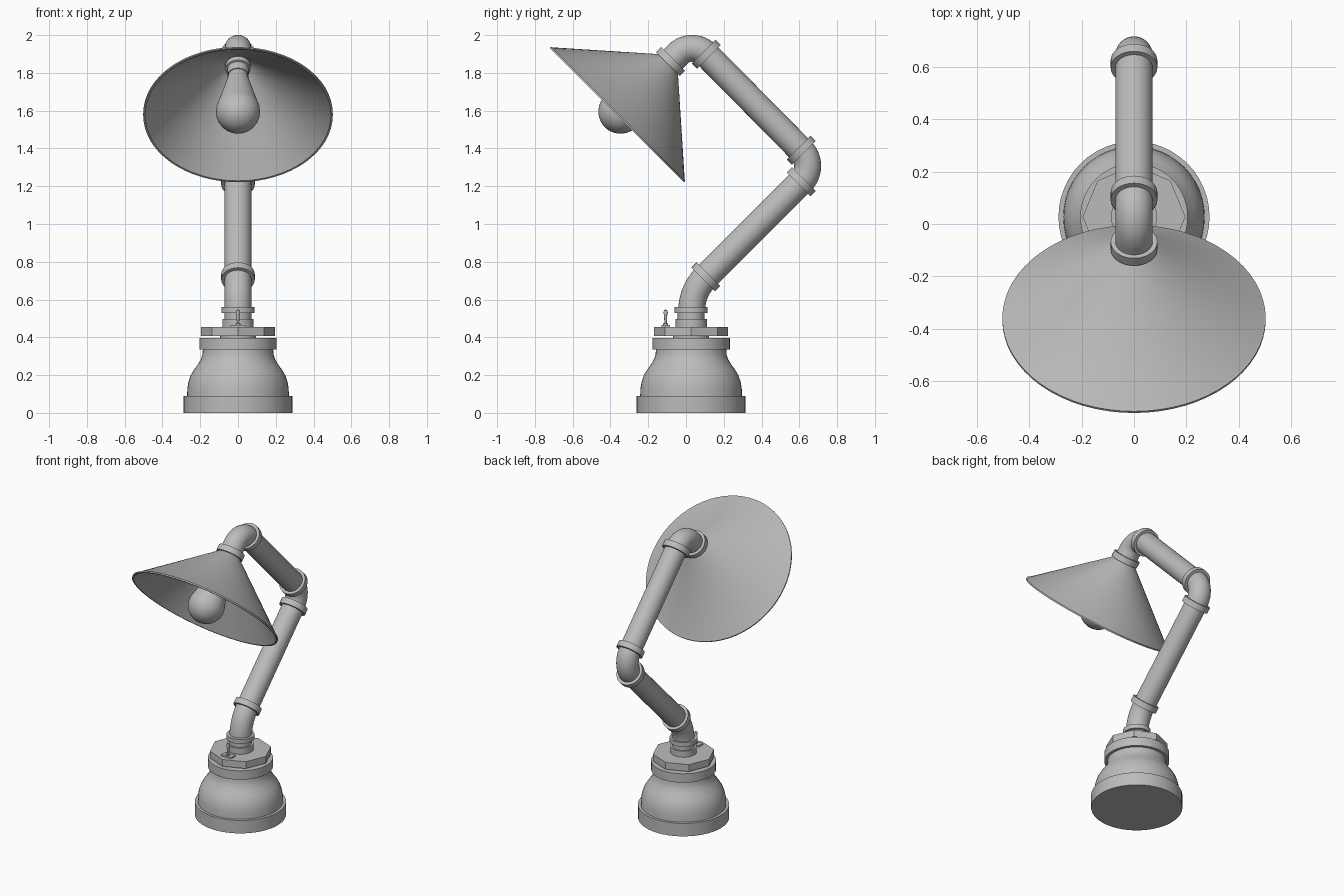
import bpy, bmesh
from math import sin, cos, tan, pi, radians
from mathutils import Vector

cube = bpy.data.objects.get("Cube")
if cube:
    bpy.data.objects.remove(cube, do_unlink=True)

grey = bpy.data.materials.new("plain grey")
grey.use_nodes = True
grey.diffuse_color = (0.5, 0.5, 0.5, 1)
grey.node_tree.nodes["Principled BSDF"].inputs["Base Color"].default_value = grey.diffuse_color

BASE_Y = 0.027
PIPE_R = 0.071
UP = Vector((0, 0, 1))
DOWN_FRONT = Vector((0, -1, -1)).normalized()


def finish(name, bm, angle=35):
    """Turn a bmesh into a grey object, smooth except at sharp edges."""
    bmesh.ops.recalc_face_normals(bm, faces=bm.faces)
    mesh = bpy.data.meshes.new(name)
    bm.to_mesh(mesh)
    bm.free()
    mesh.materials.append(grey)
    mesh.shade_smooth()
    mesh.set_sharp_from_angle(angle=radians(angle))
    obj = bpy.data.objects.new(name, mesh)
    bpy.context.collection.objects.link(obj)
    return obj


def lathe(name, profile, origin=(0, BASE_Y, 0), axis=UP, steps=48):
    """Spin (radius, height) points around an axis."""
    bm = bmesh.new()
    verts = [bm.verts.new((r, 0, h)) for r, h in profile]
    edges = [bm.edges.new(pair) for pair in zip(verts, verts[1:])]
    bmesh.ops.spin(bm, geom=verts + edges, cent=(0, 0, 0), axis=(0, 0, 1),
                   angle=2 * pi, steps=steps)
    bmesh.ops.remove_doubles(bm, verts=bm.verts, dist=0.0005)
    obj = finish(name, bm)
    obj.rotation_mode = 'QUATERNION'
    obj.rotation_quaternion = UP.rotation_difference(Vector(axis))
    obj.location = origin
    return obj


def disc(name, radius, low, high, origin=(0, BASE_Y, 0), axis=UP, steps=48):
    return lathe(name, [(0, low), (radius, low), (radius, high), (0, high)],
                 origin, axis, steps)


def collar(name, centre, axis):
    disc(name, 0.089, -0.02, 0.02, centre, axis, 32)


def elbow(name, corner, d_in, d_out, radius, steps=12, sides=32):
    """Sweep a pipe section round a bend; return its two ends."""
    bend = d_in.angle(d_out)
    reach = radius * tan(bend / 2)
    start = corner - d_in * reach
    inward = (d_out - d_in * d_in.dot(d_out)).normalized()
    side = Vector((1, 0, 0))
    bm = bmesh.new()
    rings = []
    for i in range(steps + 1):
        a = bend * i / steps
        centre = start + d_in * radius * sin(a) + inward * radius * (1 - cos(a))
        across = inward * cos(a) - d_in * sin(a)
        rings.append([bm.verts.new(centre + PIPE_R * (side * cos(t) + across * sin(t)))
                      for t in (2 * pi * k / sides for k in range(sides))])
    for a, b in zip(rings, rings[1:]):
        for k in range(sides):
            n = (k + 1) % sides
            bm.faces.new((a[k], a[n], b[n], b[k]))
    bm.faces.new(rings[0])
    bm.faces.new(rings[-1])
    finish(name, bm)
    return start, corner + d_out * reach


def pipe(name, start, end):
    disc(name, PIPE_R, 0, (end - start).length, start, (end - start).normalized(), 32)


# Base: foot, bell body, top band, octagonal nut
disc("base_foot", 0.288, 0, 0.09)
lathe("base_body", [(0, 0.08), (0.27, 0.08), (0.268, 0.13), (0.262, 0.165), (0.25, 0.2),
                    (0.232, 0.23), (0.21, 0.26), (0.196, 0.285), (0.188, 0.31),
                    (0.186, 0.34), (0, 0.34)])
disc("base_band", 0.205, 0.335, 0.397)
disc("nut_spacer", 0.095, 0.39, 0.41)
disc("octagon_nut", 0.196, 0.407, 0.455, steps=8)

# Neck fitting
disc("neck_ring", 0.083, 0.45, 0.497)
disc("neck_core", PIPE_R, 0.49, 0.545)
disc("neck_collar", 0.088, 0.53, 0.56)

# Toggle switch on the nut
bpy.ops.mesh.primitive_cube_add(size=1, location=(0, -0.108, 0.459))
plate = bpy.context.object
plate.name = "switch_plate"
plate.scale = (0.08, 0.045, 0.012)
plate.data.materials.append(grey)
lathe("switch_lever", [(0, 0.45), (0.013, 0.45), (0.013, 0.474), (0.006, 0.476),
                       (0.009, 0.52), (0.012, 0.532), (0.008, 0.543), (0, 0.547)],
      (0, -0.108, 0), UP, 16)

# Jointed arm
back_up = Vector((0, 1, 1)).normalized()
front_up = Vector((0, -1, 1)).normalized()
_, lower_start = elbow("lower_elbow", Vector((0, 0.03, 0.645)), UP, back_up, 0.256)
lower_end, upper_start = elbow("middle_elbow", Vector((0, 0.693, 1.307)),
                               back_up, front_up, 0.118)
upper_end, head_start = elbow("upper_elbow", Vector((0, 0.032, 1.974)),
                              front_up, DOWN_FRONT, 0.106)
head = head_start + DOWN_FRONT * 0.08
pipe("lower_arm", lower_start, lower_end)
pipe("upper_arm", upper_start, upper_end)
pipe("head_pipe", head_start, head)
for label, point, axis in (("lower_arm_bottom", lower_start, back_up),
                           ("lower_arm_top", lower_end, back_up),
                           ("upper_arm_bottom", upper_start, front_up),
                           ("upper_arm_top", upper_end, front_up),
                           ("head", head - DOWN_FRONT * 0.025, DOWN_FRONT)):
    collar(label + "_collar", point, axis)

# Thin conical shade, socket and bulb
lathe("lamp_shade", [(0, -0.01), (0.07, -0.01), (0.495, 0.364), (0.502, 0.367),
                     (0.502, 0.376), (0.492, 0.376), (0.068, 0.002), (0, 0.002)],
      head, DOWN_FRONT, 64)
lathe("bulb_socket", [(0, 0), (0.066, 0), (0.066, 0.03), (0.056, 0.032),
                      (0.056, 0.08), (0, 0.08)], head, DOWN_FRONT, 32)
bulb = [(0, 0.07), (0.05, 0.07), (0.054, 0.1)]
bulb += [(0.117 * sin(a), 0.35 - 0.117 * cos(a))
         for a in (radians(70 + 10 * i) for i in range(12))]
lathe("bulb", bulb, head, DOWN_FRONT, 32)
